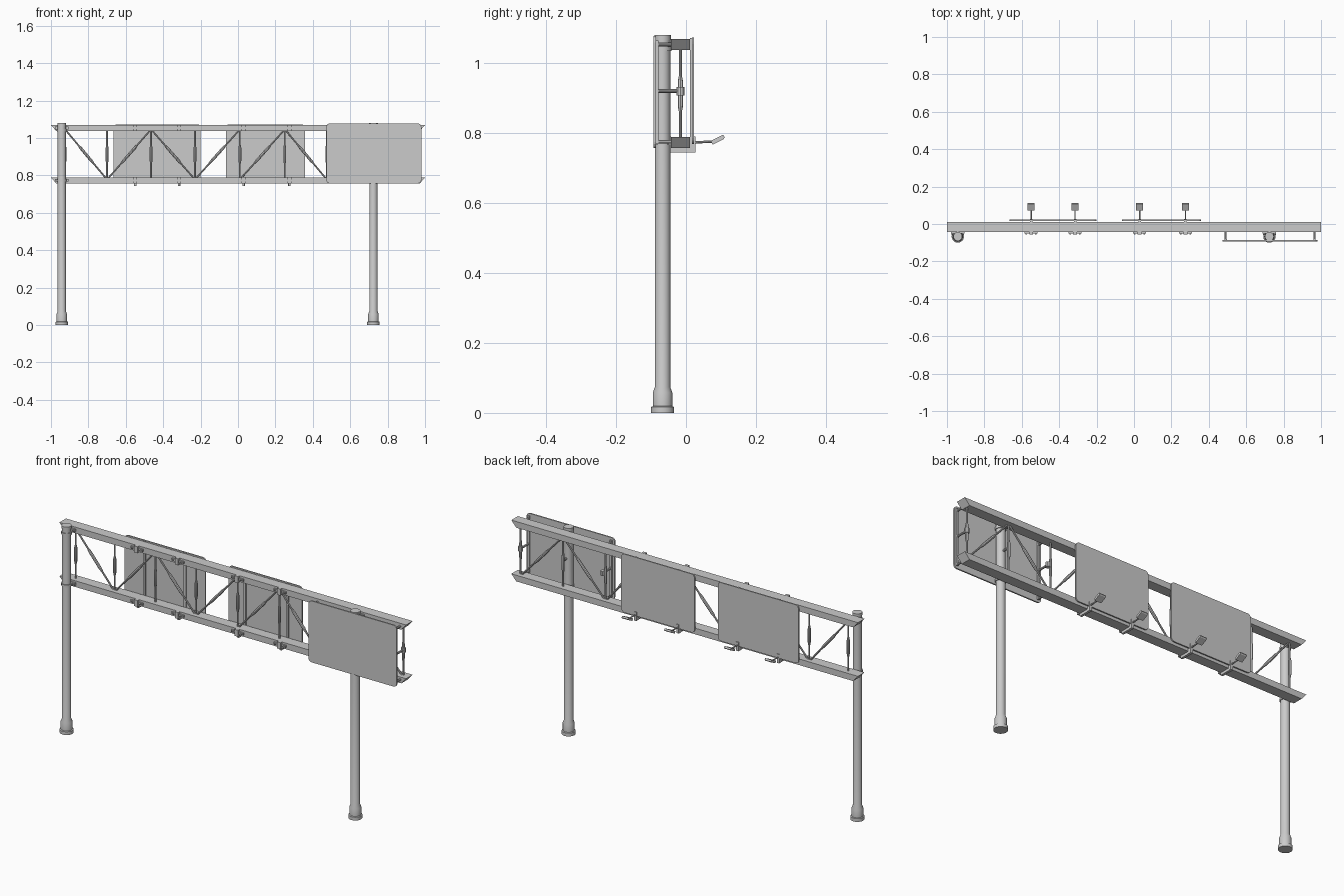
import bpy, bmesh, math
from mathutils import Vector

if "Cube" in bpy.data.objects:
    bpy.data.objects.remove(bpy.data.objects["Cube"])

def finish(name, bm, smooth=False):
    bmesh.ops.recalc_face_normals(bm, faces=bm.faces[:])
    me = bpy.data.meshes.new(name)
    bm.to_mesh(me)
    bm.free()
    ob = bpy.data.objects.new(name, me)
    bpy.context.collection.objects.link(ob)
    if smooth:
        bpy.context.view_layer.objects.active = ob
        ob.select_set(True)
        bpy.ops.object.shade_smooth_by_angle(angle=math.radians(35))
        ob.select_set(False)
    return ob

def prism(name, pts, axis, a, b):
    """Extrude a profile along y ('y': pts are x,z) or x ('x': pts are y,z)."""
    bm = bmesh.new()
    put = (lambda p, t: (p[0], t, p[1])) if axis == 'y' else (lambda p, t: (t, p[0], p[1]))
    r0 = [bm.verts.new(put(p, a)) for p in pts]
    r1 = [bm.verts.new(put(p, b)) for p in pts]
    bm.faces.new(r0)
    bm.faces.new(r1)
    n = len(pts)
    for i in range(n):
        bm.faces.new((r0[i], r0[(i + 1) % n], r1[(i + 1) % n], r1[i]))
    return finish(name, bm)

def box(name, x0, x1, y0, y1, z0, z1):
    return prism(name, [(x0, z0), (x1, z0), (x1, z1), (x0, z1)], 'y', y0, y1)

def turned(name, start, end, profile, sides=12):
    """Lathe along start-end; profile is (distance, radius)."""
    s, e = Vector(start), Vector(end)
    q = (e - s).to_track_quat('Z', 'Y')
    bm = bmesh.new()
    rings = []
    for d, r in profile:
        rings.append([bm.verts.new(s + q @ Vector((r * math.cos(2 * math.pi * k / sides),
                      r * math.sin(2 * math.pi * k / sides), d))) for k in range(sides)])
    bm.faces.new(rings[0])
    bm.faces.new(rings[-1])
    for A, B in zip(rings, rings[1:]):
        for k in range(sides):
            bm.faces.new((A[k], A[(k + 1) % sides], B[(k + 1) % sides], B[k]))
    return finish(name, bm, True)

def rod(name, a, b, r, sides=10):
    return turned(name, a, b, [(0, r), ((Vector(b) - Vector(a)).length, r)], sides)

def brace(name, a, b):
    # slim ends swelling to a thicker middle tube
    L = (Vector(b) - Vector(a)).length
    return turned(name, a, b, [(0, .0045), (L * .3, .0045), (L * .36, .0075),
                               (L * .64, .0075), (L * .7, .0045), (L, .0045)], 8)

def panel(name, x0, x1, z0, z1, y0, y1, r=.018):
    pts = []
    for cx, cz, a0 in ((x1 - r, z1 - r, 0), (x0 + r, z1 - r, 90), (x0 + r, z0 + r, 180), (x1 - r, z0 + r, 270)):
        for k in range(5):
            t = math.radians(a0 + k * 22.5)
            pts.append((cx + r * math.cos(t), cz + r * math.sin(t)))
    return prism(name, pts, 'y', y0, y1)

PY, WY = -.067, -.016
Z_LO, Z_HI = (.757, .789), (1.037, 1.069)

# Horizontal chords with slanted ends
for nm, (z0, z1) in (("lower_chord", Z_LO), ("upper_chord", Z_HI)):
    prism(nm, [(-.972, z0), (.972, z0), (1, z1), (-1, z1)], 'y', -.043, .011)

# Posts with stepped feet, caps and clamps at both chords
for px in (-.942, .724):
    turned("post", (px, PY, 0), (px, PY, 1),
           [(0, .033), (.017, .033), (.019, .028), (.058, .028), (.074, .022), (1.066, .022),
            (1.066, .0235), (1.08, .0235)], 24)
    for z0, z1 in (Z_LO, Z_HI):
        zc = (z0 + z1) / 2
        turned("post_band", (px, PY, zc - .006), (px, PY, 1), [(0, .0255), (.012, .0255)], 24)
        box("post_clamp_plate", px - .036, px + .036, -.052, -.042, zc - .007, zc + .007)
        for s in (-1, 1):
            rod("post_clamp_bolt", (px + s * .03, -.06, zc), (px + s * .03, -.042, zc), .004, 6)

# Truss verticals
nodes = [-.925, -.7, -.465, -.23, .01, .25, .475, .72, .965]
for x in nodes:
    brace("truss_vertical", (x, WY, .785), (x, WY, 1.04))

# Truss diagonals: True rises to the right
for i, up in enumerate((0, 1, 0, 1, 1, 0, 1, 0)):
    za, zb = (.787, 1.037) if up else (1.037, .787)
    brace("truss_diagonal", (nodes[i] + .008, WY, za), (nodes[i + 1] - .008, WY, zb))

# Sign panels
panel("rear_sign_left", -.665, -.2, .768, 1.073, .0165, .023)
panel("rear_sign_right", -.065, .358, .768, 1.073, .0165, .023)
panel("front_sign", .472, .98, .757, 1.077, -.093, -.086)

# Front sign stand-offs
for x in (.49, .965):
    for z in (.775, .92, 1.053):
        rod("sign_standoff", (x, -.087, z), (x, -.04 if z != .92 else WY, z), .0055)
    turned("standoff_collar", (x, WY, .908), (x, WY, 1), [(0, .012), (.024, .012)], 10)
    box("sign_rail", x - .006, x + .006, -.086, -.079, .77, 1.065)
rod("post_standoff", (.724, -.06, .92), (.724, WY, .92), .006)

# Hanger bars, clamps and lamps for the rear signs
for x in (-.55, -.315, .03, .275):
    box("hanger_bar", x - .007, x + .007, .011, .0165, .745, 1.072)
    box("hanger_foot", x - .006, x + .006, -.044, .026, .744, .757)
    for z0, z1 in (Z_LO, Z_HI):
        zc = (z0 + z1) / 2
        box("hanger_clamp", x - .035, x + .035, -.05, -.043, zc - .006, zc + .006)
        box("hanger_clamp_block", x - .01, x + .01, -.057, -.043, zc - .017, zc + .017)
        for s in (-1, 1):
            rod("hanger_bolt", (x + s * .025, -.056, zc), (x + s * .025, -.043, zc), .004, 6)
    box("lamp_bracket", x - .007, x + .007, .011, .027, .744, .79)
    rod("lamp_arm", (x, .02, .773), (x, .08, .776), .0035, 8)
    prism("lamp_head", [(.076, .767), (.108, .783), (.111, .788), (.106, .795), (.071, .778)],
          'x', x - .019, x + .019)
